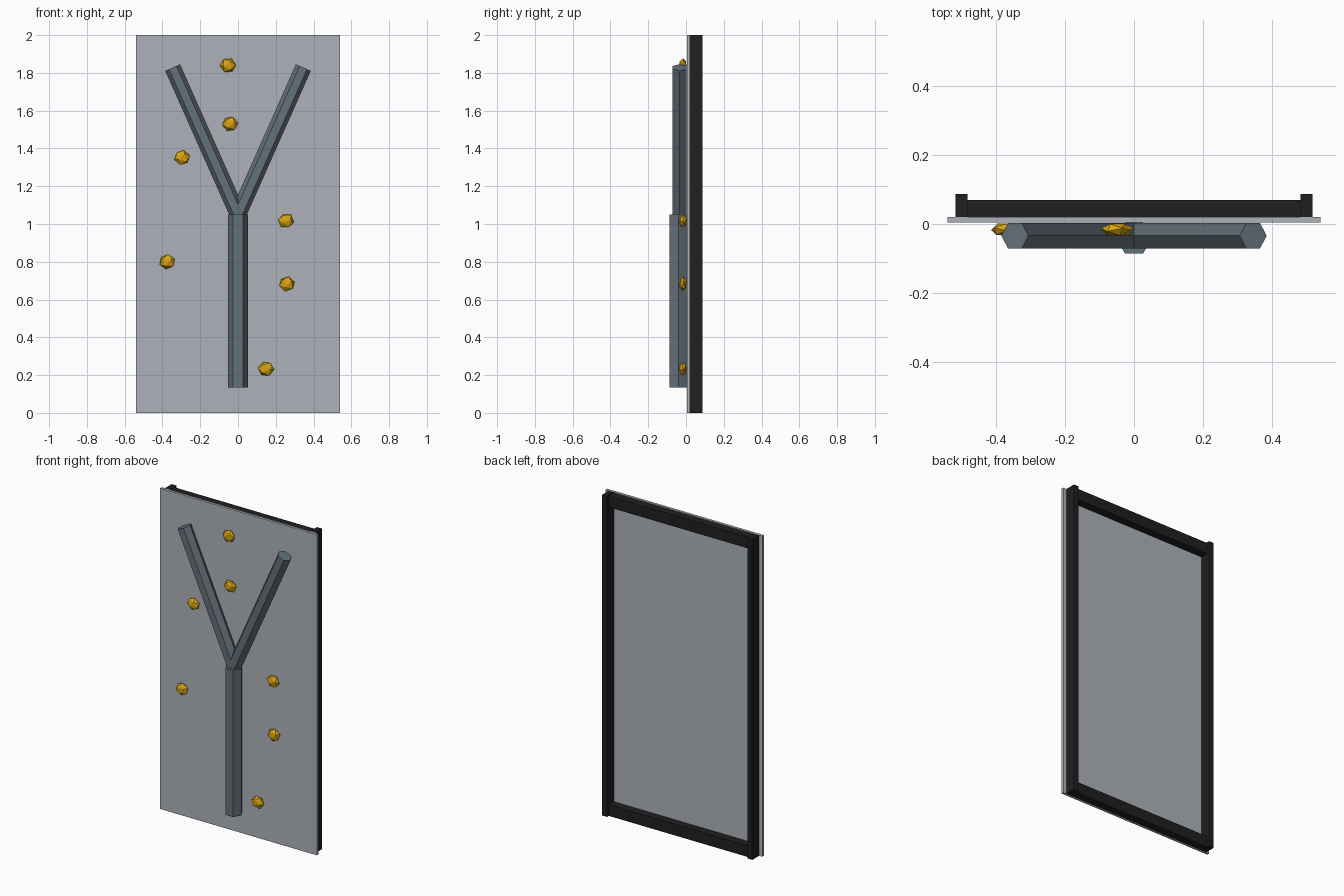
import bpy, bmesh, math, random
from mathutils import Vector, Matrix, Euler

if "Cube" in bpy.data.objects:
    bpy.data.objects.remove(bpy.data.objects["Cube"])

random.seed(4)


def material(name, rgb):
    m = bpy.data.materials.new(name)
    m.diffuse_color = (*rgb, 1)
    m.use_nodes = True
    m.node_tree.nodes["Principled BSDF"].inputs["Base Color"].default_value = m.diffuse_color
    return m


GREY = material("panel grey", (0.42, 0.45, 0.49))
SLATE = material("slate", (0.13, 0.165, 0.195))
BLACK = material("frame black", (0.014, 0.014, 0.014))
GOLD = material("hold gold", (0.68, 0.37, 0.006))


def add(name, bm, mat):
    me = bpy.data.meshes.new(name)
    bm.to_mesh(me)
    bm.free()
    me.materials.append(mat)
    ob = bpy.data.objects.new(name, me)
    bpy.context.collection.objects.link(ob)
    return ob


def box(name, lo, hi, mat):
    lo, hi = Vector(lo), Vector(hi)
    bm = bmesh.new()
    bmesh.ops.create_cube(bm, size=1, matrix=Matrix.Translation((lo + hi) / 2)
                          @ Matrix.Diagonal((*(hi - lo), 1)))
    return add(name, bm, mat)


def hex_bar(name, start, end, r):
    """Six-sided bar in the xz plane, flat side towards the front."""
    a, b = Vector(start), Vector(end)
    d = b - a
    tilt = Matrix.Rotation(math.atan2(d.x, d.z), 4, 'Y')
    turn = Matrix.Rotation(math.pi / 2, 4, 'Z')  # corners on the x axis
    bm = bmesh.new()
    bmesh.ops.create_cone(bm, cap_ends=True, segments=6, radius1=r, radius2=r,
                          depth=d.length,
                          matrix=Matrix.Translation((a + b) / 2) @ tilt @ turn)
    # make sure the corners really lie sideways
    return add(name, bm, SLATE)


# wall panel
box("panel", (-0.541, 0.004, 0), (0.541, 0.02, 2), GREY)

# rear frame: posts and rails
for side, s in (("left", -1), ("right", 1)):
    x0, x1 = sorted((s * 0.484, s * 0.518))
    box(f"post_{side}", (x0, 0.02, 0), (x1, 0.087, 2), BLACK)
for label, z0, z1 in (("bottom", 0, 0.07), ("top", 1.925, 1.995)):
    box(f"rail_{label}", (-0.484, 0.02, z0), (0.484, 0.07, z1), BLACK)

# forked bar on the front
hex_bar("trunk", (0, -0.041, 0.135), (0, -0.041, 1.05), 0.052)
for side, s in (("left", -1), ("right", 1)):
    hex_bar(f"branch_{side}", (0, -0.034, 1.05), (s * 0.346, -0.034, 1.828), 0.043)

# faceted climbing holds
holds = [(-0.053, 1.84), (-0.042, 1.53), (-0.296, 1.352), (0.254, 1.017),
         (-0.375, 0.80), (0.259, 0.683), (0.148, 0.233)]
for i, (x, z) in enumerate(holds):
    rot = Euler([random.uniform(0, 6.28) for _ in range(3)]).to_matrix().to_4x4()
    bm = bmesh.new()
    bmesh.ops.create_icosphere(bm, subdivisions=1, radius=0.043,
                               matrix=Matrix.Translation((x, -0.016, z))
                               @ Matrix.Diagonal((1, 0.5, 0.93, 1)) @ rot)
    add(f"hold_{i + 1}", bm, GOLD)
